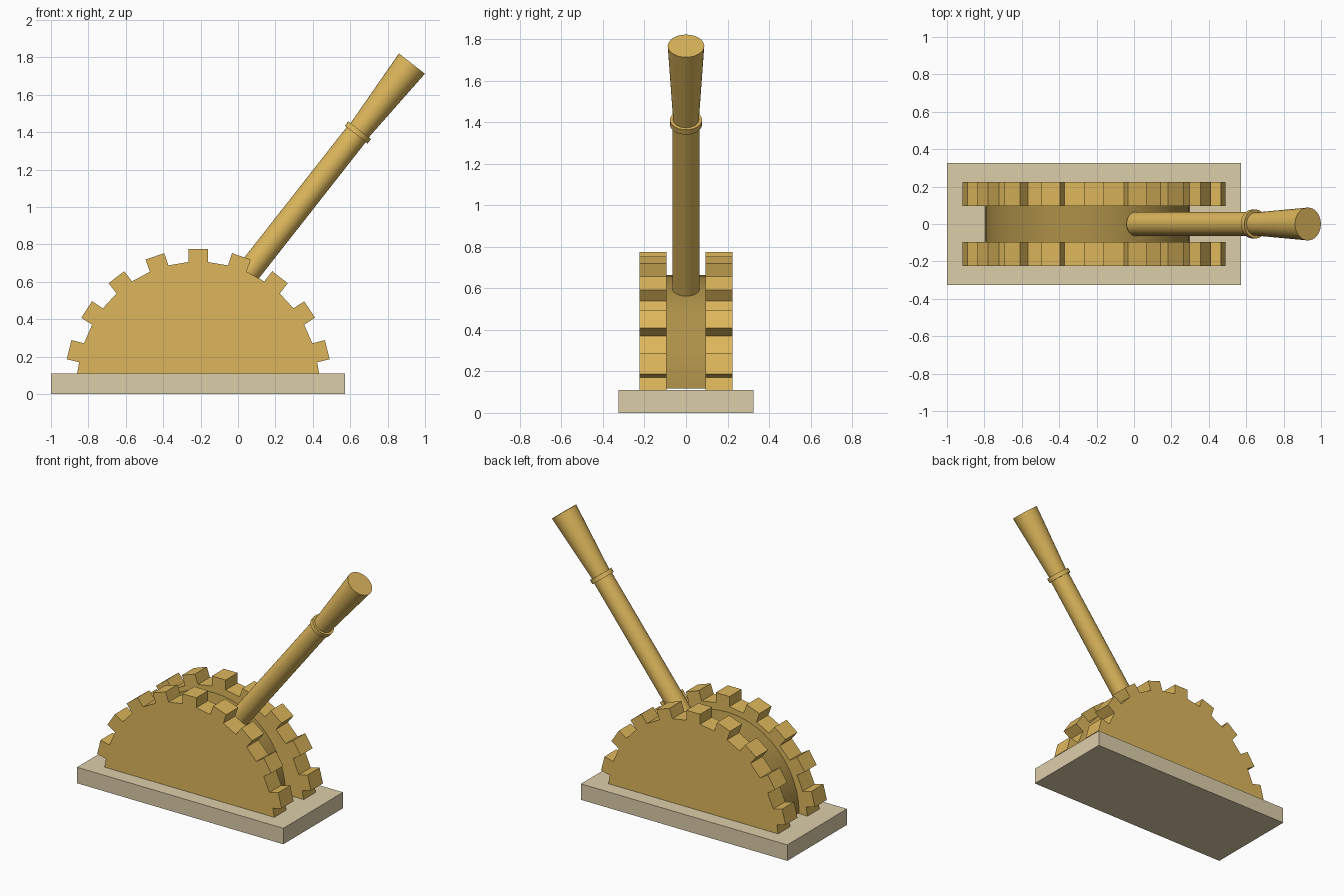
import bpy, bmesh, math
from mathutils import Vector

if "Cube" in bpy.data.objects:
    bpy.data.objects.remove(bpy.data.objects["Cube"])


def material(name, rgb):
    m = bpy.data.materials.new(name)
    m.diffuse_color = (*rgb, 1)
    m.use_nodes = True
    m.node_tree.nodes["Principled BSDF"].inputs["Base Color"].default_value = m.diffuse_color
    return m


GOLD = material("gold", (0.72, 0.47, 0.105))
DARK_GOLD = material("dark gold", (0.42, 0.28, 0.065))
STONE = material("pale stone", (0.72, 0.61, 0.40))
BASE_TOP = 0.11


def finish(name, bm, mat, smooth=False):
    bmesh.ops.recalc_face_normals(bm, faces=bm.faces)
    me = bpy.data.meshes.new(name)
    bm.to_mesh(me)
    bm.free()
    me.materials.append(mat)
    ob = bpy.data.objects.new(name, me)
    bpy.context.collection.objects.link(ob)
    if smooth:
        bpy.ops.object.select_all(action='DESELECT')
        ob.select_set(True)
        bpy.context.view_layer.objects.active = ob
        bpy.ops.object.shade_smooth_by_angle(angle=math.radians(35))
    return ob


def plate(name, profile, y0, y1, mat, smooth=False):
    """Extrude an xz outline from y0 to y1."""
    bm = bmesh.new()
    face = bm.faces.new([bm.verts.new((x, y0, z)) for x, z in profile])
    new = bmesh.ops.extrude_face_region(bm, geom=[face])["geom"]
    bmesh.ops.translate(bm, vec=(0, y1 - y0, 0),
                        verts=[v for v in new if isinstance(v, bmesh.types.BMVert)])
    return finish(name, bm, mat, smooth)


def lathe_rod(name, start, end, r0, r1, mat):
    """Tapered round rod between two points."""
    axis = end - start
    bm = bmesh.new()
    bmesh.ops.create_cone(bm, cap_ends=True, segments=32, radius1=r0, radius2=r1,
                          depth=axis.length)
    ob = finish(name, bm, mat, smooth=True)
    ob.location = (start + end) / 2
    ob.rotation_euler = axis.to_track_quat('Z', 'Y').to_euler()
    return ob


# Base slab
plate("base", [(-1, 0), (0.573, 0), (0.573, BASE_TOP), (-1, BASE_TOP)], -0.325, 0.325, STONE)

# Half gears: nineteen-tooth pitch, straight-sided teeth, cut flat at the base
CX, CZ, HALF, ROOT, TIP = -0.213, 0.063, 0.0525, 0.643, 0.712
outline = []
for i in range(-4, 5):
    a = i * math.tau / 19
    for side, r in ((-HALF, ROOT), (-HALF, TIP), (HALF, TIP), (HALF, ROOT)):
        outline.append((CX + side * math.cos(a) + r * math.sin(a),
                        CZ - side * math.sin(a) + r * math.cos(a)))
outline = [(CX - 0.647, BASE_TOP)] + outline + [(CX + 0.647, BASE_TOP)]
plate("front_half_gear", outline, -0.225, -0.095, GOLD)
plate("back_half_gear", outline, 0.095, 0.225, GOLD)

# Half drum between the gears
drum = [(-0.25 - 0.546 * math.cos(math.pi * k / 24), 0.118 + 0.546 * math.sin(math.pi * k / 24))
        for k in range(25)]
plate("drum", drum, -0.095, 0.095, DARK_GOLD, smooth=True)

# Lever: shaft, collar and flared grip on one slanted axis
bottom, top = Vector((0.011, 0, 0.596)), Vector((0.930, 0, 1.767))
along = (top - bottom).normalized()
collar = bottom + along * 1.021
lathe_rod("lever_shaft", bottom, collar, 0.065, 0.065, GOLD)
lathe_rod("lever_collar", collar - along * 0.015, collar + along * 0.015, 0.077, 0.077, GOLD)
lathe_rod("lever_grip", collar, top, 0.061, 0.088, GOLD)
